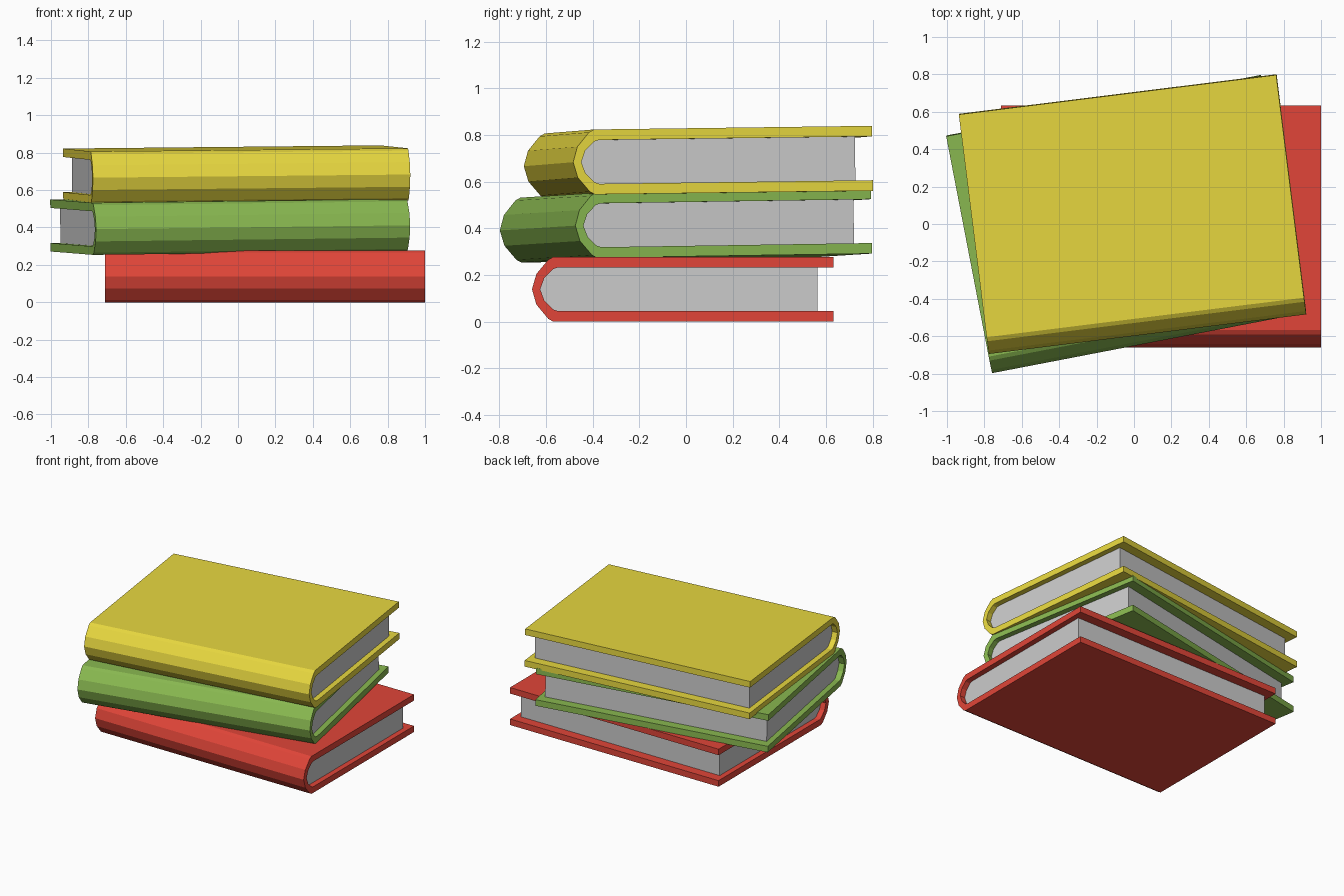
import bpy, bmesh
from math import radians

if "Cube" in bpy.data.objects:
    bpy.data.objects.remove(bpy.data.objects["Cube"])

W, H = 0.855, 0.278      # half book width, book thickness
INSET = 0.04             # pages sit inside the cover ends

# Lower half of the section (y, z): outer and inner spine curve, ending at mid height
OUTER = [(-0.555, 0.0), (-0.577, 0.012), (-0.628, 0.073), (-0.647, H / 2)]
INNER = [(-0.535, 0.045), (-0.556, 0.052), (-0.594, 0.09), (-0.612, H / 2)]


def section(half, back):
    """Mirror a half curve about mid height and close it at the back edge."""
    full = half + [(y, H - z) for y, z in reversed(half[:-1])]
    return [(back, half[0][1])] + full + [(back, H - half[0][1])]


def extrude(name, profile, half_width, loc, rot, mat=None):
    bm = bmesh.new()
    face = bm.faces.new([bm.verts.new((-half_width, y, z)) for y, z in profile])
    ret = bmesh.ops.extrude_face_region(bm, geom=[face], use_keep_orig=True)
    moved = [g for g in ret["geom"] if isinstance(g, bmesh.types.BMVert)]
    bmesh.ops.translate(bm, verts=moved, vec=(2 * half_width, 0, 0))
    bmesh.ops.recalc_face_normals(bm, faces=bm.faces)
    mesh = bpy.data.meshes.new(name)
    bm.to_mesh(mesh)
    bm.free()
    obj = bpy.data.objects.new(name, mesh)
    obj.location, obj.rotation_euler = loc, rot
    bpy.context.collection.objects.link(obj)
    if mat:
        mesh.materials.append(mat)
    return obj


def book(name, color, loc, rot):
    mat = bpy.data.materials.new(name + "_cover")
    mat.diffuse_color = (*color, 1)
    mat.use_nodes = True
    mat.node_tree.nodes["Principled BSDF"].inputs["Base Color"].default_value = mat.diffuse_color
    # Wrap-around cover: outer section joined to the reversed inner one
    cover = section(OUTER, 0.645) + section(INNER, 0.645)[::-1]
    extrude(name + "_cover", cover, W, loc, rot, mat)
    # Page block filling the inside of the spine
    extrude(name + "_pages", section(INNER, 0.575), W - INSET, loc, rot)


# Stack: the upper two books are turned and lean very slightly
book("red_book", (0.75, 0.06, 0.04), (0.145, -0.0125, 0), (0, 0, 0))
book("green_book", (0.25, 0.48, 0.08), (-0.04, 0.002, 0.272),
     (0.015, -0.012, radians(10.9)))
book("yellow_book", (0.8, 0.68, 0.05), (-0.006, 0.055, 0.544),
     (0.013, -0.01, radians(7.1)))
